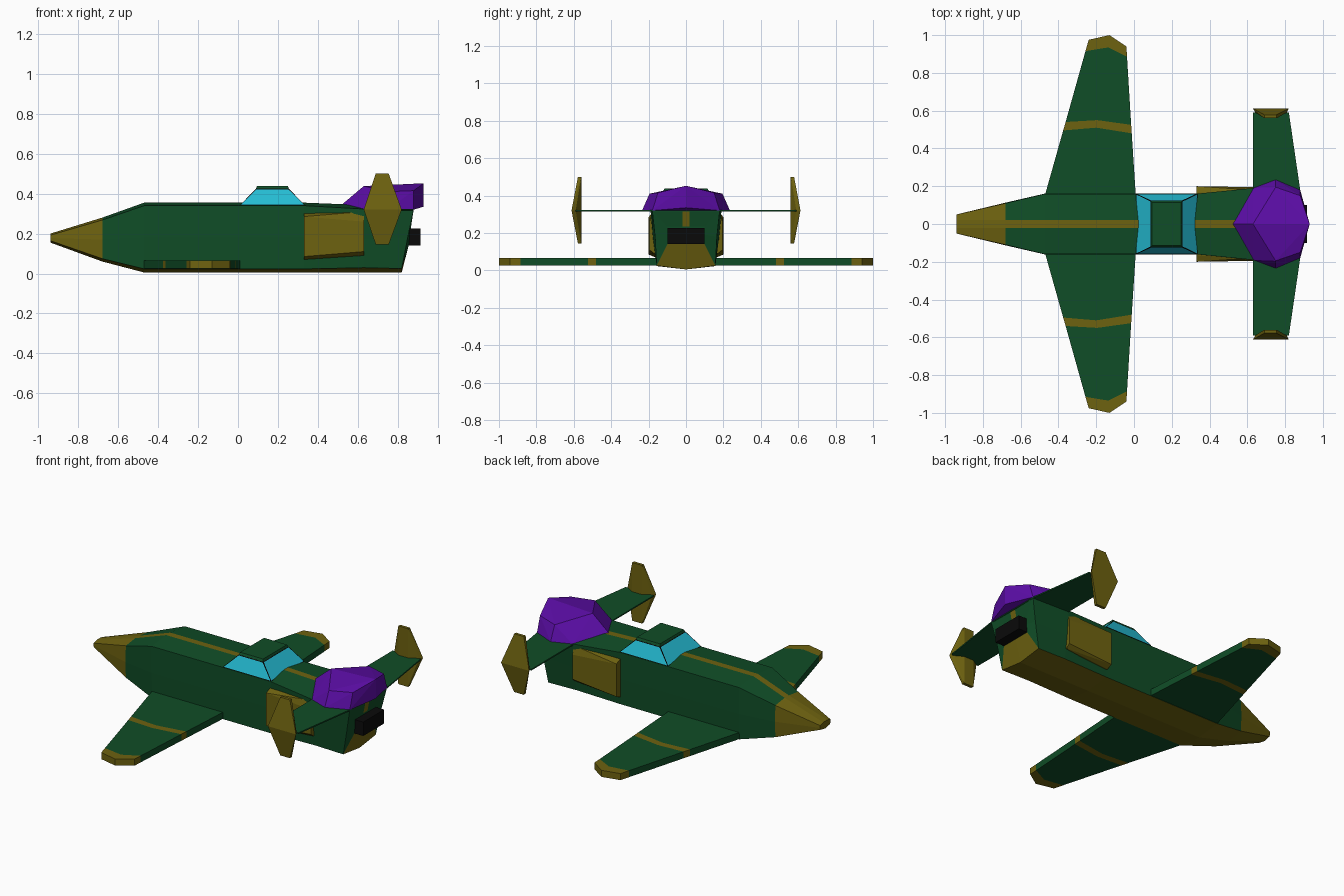
import bpy, bmesh
from mathutils import Vector

if "Cube" in bpy.data.objects:
    bpy.data.objects.remove(bpy.data.objects["Cube"], do_unlink=True)


def material(name, rgb):
    m = bpy.data.materials.new(name)
    m.use_nodes = True
    m.diffuse_color = (*rgb, 1)
    bsdf = next(n for n in m.node_tree.nodes if n.type == 'BSDF_PRINCIPLED')
    bsdf.inputs["Base Color"].default_value = (*rgb, 1)
    return m


GREEN = material("dark green", (0.005, 0.074, 0.02))
OLIVE = material("olive", (0.155, 0.122, 0.005))
PURPLE = material("purple", (0.105, 0.004, 0.38))
CYAN = material("cyan glass", (0.018, 0.5, 0.65))
BLACK = material("black", (0.003, 0.003, 0.003))


def finish(name, bm, mats, mirror=False):
    me = bpy.data.meshes.new(name)
    bm.to_mesh(me)
    bm.free()
    for m in mats:
        me.materials.append(m)
    ob = bpy.data.objects.new(name, me)
    bpy.context.scene.collection.objects.link(ob)
    if mirror:
        mod = ob.modifiers.new("Mirror", 'MIRROR')
        mod.use_axis = (False, True, False)
        mod.use_mirror_merge = False
    return ob


def hull_mesh(points):
    """Flat-faced solid wrapped around a few corner points."""
    bm = bmesh.new()
    for p in points:
        bm.verts.new(p)
    res = bmesh.ops.convex_hull(bm, input=bm.verts[:])
    loose = [v for v in bm.verts if not v.link_faces]
    bmesh.ops.delete(bm, geom=loose, context='VERTS')
    bmesh.ops.dissolve_limit(bm, angle_limit=0.02, verts=bm.verts[:], edges=bm.edges[:])
    bmesh.ops.recalc_face_normals(bm, faces=bm.faces[:])
    return bm


def both_sides(points):
    return points + [(x, -y, z) for x, y, z in points if y]


def strips(rows, closed):
    """Quads between rows of points; yields (face, row, column)."""
    bm = bmesh.new()
    grid = [[bm.verts.new(p) for p in row] for row in rows]
    out = []
    n = len(rows[0])
    for r in range(len(rows) - 1):
        for c in range(n if closed else n - 1):
            d = (c + 1) % n
            f = bm.faces.new((grid[r][c], grid[r][d], grid[r + 1][d], grid[r + 1][c]))
            out.append((f, r, c))
    return bm, grid, out


# Fuselage: half sections from the roof stripe down to the keel
def section(x, top_w, low_w, z_top, z_low, drop):
    z_mid = (z_top + z_low) / 2
    return [(x, 0.02, z_top), (x, top_w, z_top - drop),
            (x, (top_w + low_w) / 2 + 0.003, z_mid),
            (x, low_w, z_low + drop * 1.2), (x, 0, z_low)]


def full_ring(half):
    return half + [(x, -y, z) for x, y, z in reversed(half) if y]


halves = [
    section(-0.94, 0.05, 0.045, 0.2, 0.155, 0.008),
    section(-0.68, 0.11, 0.11, 0.28, 0.06, 0.012),
    section(-0.47, 0.16, 0.157, 0.355, 0.005, 0.015),
    section(0.33, 0.16, 0.157, 0.355, 0.005, 0.015),
    section(0.63, 0.19, 0.157, 0.343, 0.005, 0.02),
    [(0.88, 0.02, 0.335), (0.88, 0.18, 0.32), (0.85, 0.165, 0.18),
     (0.82, 0.157, 0.025), (0.82, 0, 0.005)],
    [(0.86, 0.02, 0.235), (0.86, 0.1, 0.235), (0.86, 0.1, 0.19),
     (0.855, 0.1, 0.14), (0.855, 0, 0.14)],
]
bm, grid, faces = strips([full_ring(h) for h in halves], True)
for f, r, c in faces:
    stripe = c == 8
    keel = c in (3, 4)
    f.material_index = 1 if r == 0 or stripe or keel else 0
bm.faces.new(grid[0]).material_index = 1
bm.faces.new(grid[-1])
bmesh.ops.recalc_face_normals(bm, faces=bm.faces[:])
finish("fuselage", bm, [GREEN, OLIVE])

# Wings: spanwise bays with a coloured band and tip
wing_rows = [
    [(-0.475, 0.14), (-0.2, 0.14), (0.01, 0.14)],
    [(-0.375, 0.495), (-0.2, 0.51), (-0.012, 0.48)],
    [(-0.362, 0.54), (-0.195, 0.55), (-0.015, 0.525)],
    [(-0.257, 0.915), (-0.135, 0.935), (-0.037, 0.885)],
    [(-0.24, 0.975), (-0.13, 1.0), (-0.04, 0.94)],
]
bm, grid, faces = strips([[(x, y, 0.065) for x, y in row] for row in wing_rows], False)
for f, r, c in faces:
    f.material_index = r % 2
    f.normal_update()
    if f.normal.z < 0:
        f.normal_flip()
wing = finish("wings", bm, [GREEN, OLIVE], True)
solid = wing.modifiers.new("Thickness", 'SOLIDIFY')
solid.thickness = 0.04
solid.offset = -1

# Tailplane: one thin slab across the body
tail_plan = [(0.63, 0.59), (0.82, 0.59), (0.88, 0.18), (0.63, 0.18)]
bm = hull_mesh(both_sides([(x, y, z) for x, y in tail_plan for z in (0.314, 0.322)]))
finish("tailplane", bm, [GREEN])

# Tip fins: hexagons bent inward at both ends
fin = []
for y_mid, y_end, grow in ((0.612, 0.578, 0), (0.59, 0.56, 0.012)):
    fin += [(0.63 + grow, y_mid, 0.32), (0.82 - grow, y_mid, 0.32)]
    fin += [(x, y_end, z) for x in (0.69, 0.755) for z in (0.145, 0.5)]
finish("tail_fins", hull_mesh(fin), [OLIVE], True)

# Side intakes: bevelled blocks on the flanks
intake = [(0.33, 0.14, 0.07), (0.33, 0.14, 0.3), (0.63, 0.14, 0.09), (0.63, 0.14, 0.31),
          (0.33, 0.165, 0.07), (0.33, 0.165, 0.3), (0.63, 0.17, 0.09), (0.63, 0.18, 0.31),
          (0.33, 0.2, 0.085), (0.33, 0.2, 0.285), (0.63, 0.195, 0.11), (0.63, 0.195, 0.26)]
finish("side_intakes", hull_mesh(intake), [OLIVE], True)

# Canopy: glass panes inset in a black frame, with a green roof slab
base = [(x, 0.16, 0.342) for x in (0.01, 0.335)]
top = [(x, 0.122, 0.425) for x in (0.09, 0.255)]
bm = hull_mesh(both_sides(base + top))
panes = [f for f in bm.faces if abs(f.normal.z) < 0.95]
bmesh.ops.inset_individual(bm, faces=panes, thickness=0.005, depth=0)
for f in panes:
    f.material_index = 1
finish("canopy", bm, [BLACK, CYAN])
roof = [(x, 0.122, 0.424) for x in (0.09, 0.255)]
roof += [(x, 0.115, 0.438) for x in (0.095, 0.25)]
finish("canopy_roof", hull_mesh(both_sides(roof)), [GREEN])

# Faceted dome over the tail
dome = [(0.52, 0, 0.345), (0.63, 0.19, 0.32), (0.75, 0.235, 0.32), (0.88, 0.18, 0.32),
        (0.93, 0, 0.335), (0.63, 0, 0.438), (0.75, 0.195, 0.41),
        (0.88, 0.15, 0.415), (0.93, 0, 0.452)]
finish("tail_dome", hull_mesh(both_sides(dome)), [PURPLE])

# Exhaust block
bm = bmesh.new()
bmesh.ops.create_cube(bm, size=1)
bmesh.ops.scale(bm, vec=(0.075, 0.2, 0.085), verts=bm.verts)
bmesh.ops.translate(bm, vec=Vector((0.878, 0, 0.183)), verts=bm.verts)
finish("exhaust", bm, [BLACK])
